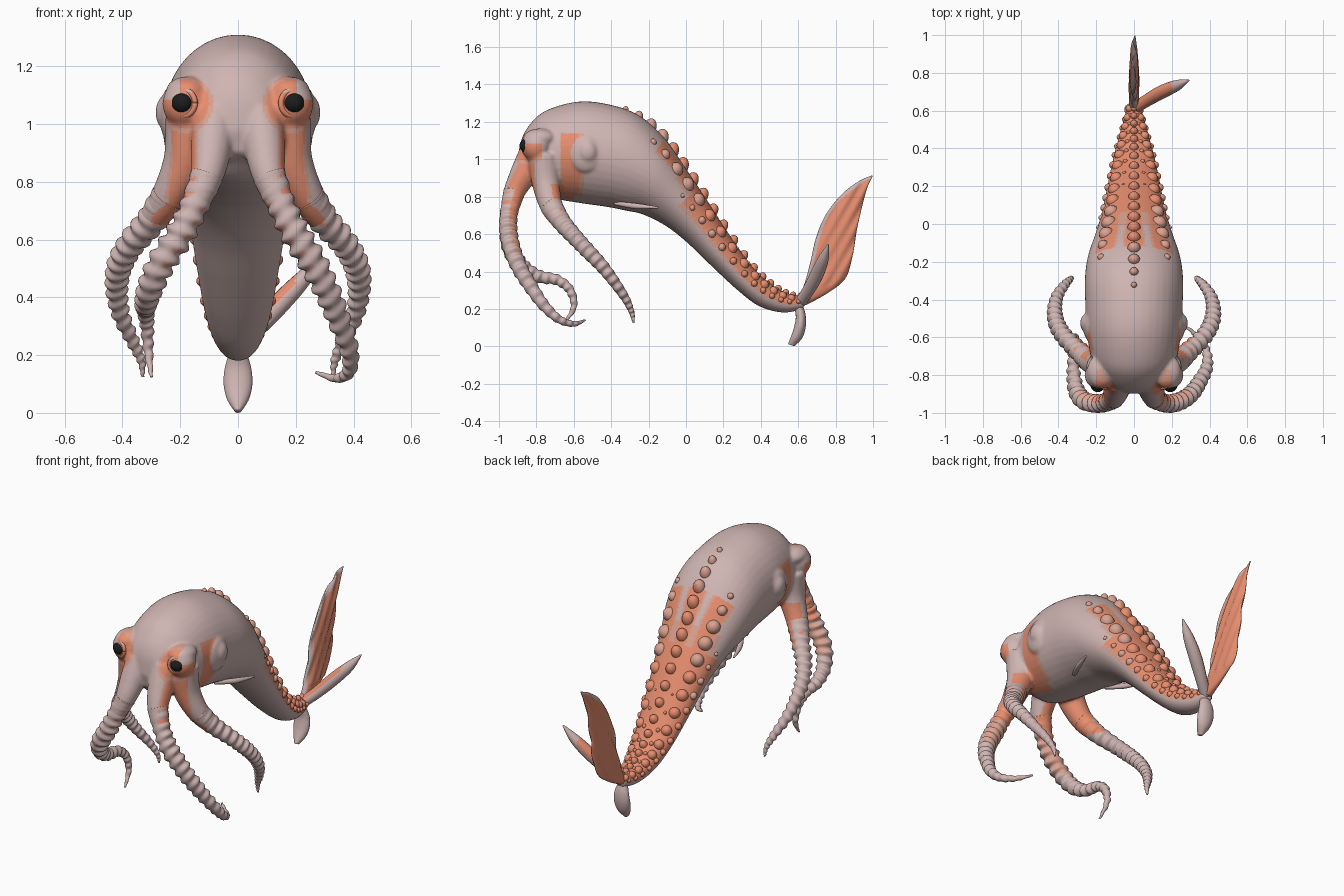
import bpy, bmesh, math
from mathutils import Vector, Matrix

if "Cube" in bpy.data.objects:
    bpy.data.objects.remove(bpy.data.objects["Cube"])

def material(name, rgb):
    m = bpy.data.materials.new(name)
    m.diffuse_color = (*rgb, 1)
    m.use_nodes = True
    m.node_tree.nodes["Principled BSDF"].inputs["Base Color"].default_value = m.diffuse_color
    return m

SKIN = material("pale skin", (0.62, 0.46, 0.445))
ORANGE = material("orange skin", (0.80, 0.27, 0.16))
BLEND = material("peach skin", (0.70, 0.36, 0.28))
BLACK = material("eye black", (0.012, 0.012, 0.012))
MATS = [SKIN, ORANGE, BLEND, BLACK]

def spline(pts, t):
    """Catmull-Rom point through tuples, t from 0 to len-1"""
    i = min(int(t), len(pts) - 2)
    f = t - i
    p = [pts[max(0, min(len(pts) - 1, i + k))] for k in (-1, 0, 1, 2)]
    return [0.5 * (2*b + (c-a)*f + (2*a-5*b+4*c-d)*f*f + (3*b-a-3*c+d)*f**3)
            for a, b, c, d in zip(*p)]

def skin_rings(bm, rings):
    vs = [[bm.verts.new(p) for p in r] for r in rings]
    n = len(vs[0])
    for a, b in zip(vs, vs[1:]):
        for j in range(n):
            bm.faces.new((a[j], a[(j+1) % n], b[(j+1) % n], b[j]))
    bm.faces.new(vs[0])
    bm.faces.new(vs[-1][::-1])

def finish(name, bm, rule=None, mat=0):
    """Turn a bmesh into a smooth object, colouring faces by rule(centre, normal)"""
    bmesh.ops.recalc_face_normals(bm, faces=bm.faces)
    for f in bm.faces:
        f.smooth = True
        f.material_index = rule(f.calc_center_median(), f.normal) if rule else mat
    me = bpy.data.meshes.new(name)
    bm.to_mesh(me)
    bm.free()
    for m in MATS:
        me.materials.append(m)
    ob = bpy.data.objects.new(name, me)
    bpy.context.collection.objects.link(ob)
    return ob

def section_point(secs, t, a):
    """Point on an elliptical loft: sections are (top y, top z, bottom y, bottom z, half width)"""
    ty, tz, by, bz, w = spline(secs, t)
    c = Vector((0, (ty+by)/2, (tz+bz)/2))
    u = Vector((0, (ty-by)/2, (tz-bz)/2))
    return c + u*math.cos(a) + Vector((w*math.sin(a), 0, 0)), c, u, w

def loft(bm, secs, steps, sides):
    end = len(secs) - 1
    skin_rings(bm, [[section_point(secs, end*i/steps, 2*math.pi*j/sides)[0]
                     for j in range(sides)] for i in range(steps + 1)])

def tube(bm, pts, steps=24, sides=16, lumps=0):
    """Tapered tube through (x, y, z, radius), with optional staggered lumps on both sides"""
    data = [spline(pts, (len(pts)-1)*i/steps) for i in range(steps + 1)]
    pos = [Vector(d[:3]) for d in data]
    rings, n = [], Vector((1, 0, 0))
    for i, p in enumerate(pos):
        tan = (pos[min(i+1, steps)] - pos[max(i-1, 0)]).normalized()
        n = (n - tan*n.dot(tan)).normalized()
        b = tan.cross(n)
        ring = []
        for j in range(sides):
            a = 2*math.pi*j/sides
            r = max(data[i][3], 0.003)
            if lumps:
                fade = min(1, 5*i/steps)
                wave = math.sin(2*math.pi*lumps*i/steps + 1.2*math.cos(a))
                r *= 1 + fade*(0.02 + 0.16*abs(math.cos(a)))*wave
            ring.append(p + (n*math.cos(a) + b*math.sin(a))*r)
        rings.append(ring)
    skin_rings(bm, rings)

def ball(bm, c, size, rot=Matrix.Identity(4), u=20, v=14):
    mat = Matrix.Translation(c) @ rot @ Matrix.Diagonal((*size, 1))
    bmesh.ops.create_uvsphere(bm, u_segments=u, v_segments=v, radius=1, matrix=mat)

def flip(pts):
    return [(-p[0], *p[1:]) for p in pts]

# Body: head dome running back and down into the tail
BODY = [(-.90, .98, -.88, .90, .05), (-.885, 1.09, -.84, .87, .13), (-.84, 1.18, -.77, .81, .18),
        (-.75, 1.26, -.68, .785, .225), (-.58, 1.308, -.56, .765, .25), (-.42, 1.295, -.42, .745, .258),
        (-.26, 1.24, -.32, .725, .26), (-.12, 1.12, -.23, .705, .245), (0, .95, -.11, .645, .205),
        (.12, .77, 0, .56, .17), (.24, .585, .12, .445, .145), (.36, .42, .27, .305, .118),
        (.46, .33, .39, .215, .09), (.55, .28, .52, .18, .06), (.63, .27, .63, .20, .035)]
FRONT_ROOT = [(.08, -.82, 1.03, .075), (.092, -.87, .92, .072), (.108, -.92, .82, .058), (.15, -.945, .72, .048)]
SIDE_ROOT = [(.165, -.76, 1.02, .088), (.182, -.75, .88, .076), (.24, -.72, .75, .061), (.30, -.665, .665, .05)]
bm = bmesh.new()
loft(bm, BODY, 84, 40)
for s in (1, -1):
    for root in (FRONT_ROOT, SIDE_ROOT):
        tube(bm, root if s > 0 else flip(root))
    ball(bm, (s*.18, -.80, 1.07), (.082, .078, .085))      # eye mound
    ball(bm, (s*.175, -.78, 1.115), (.075, .09, .05))      # brow
    ball(bm, (s*.235, -.535, 1.03), (.035, .085, .10))     # ear mound
    ball(bm, (s*.25, -.525, 1.04), (.036, .05, .06))
raw = finish("raw_body", bm)
mod = raw.modifiers.new("fuse", 'REMESH')
mod.mode, mod.voxel_size = 'VOXEL', 0.009
mod = raw.modifiers.new("soften", 'SMOOTH')
mod.factor, mod.iterations = 0.5, 7
bpy.context.view_layer.update()
fused = bpy.data.meshes.new_from_object(raw.evaluated_get(bpy.context.evaluated_depsgraph_get()))
bpy.data.objects.remove(raw)

SPINE = [(i/6, *section_point(BODY, i/6, 0)[1:]) for i in range(30, 85)]

def body_rule(c, n):
    x = abs(c.x)
    if c.y > -.28:                                         # tail back and its stripes
        t, o, u, w = min(SPINE, key=lambda s: (s[1].y-c.y)**2 + (s[1].z-c.z)**2)
        a = math.degrees(math.atan2(x/w, (c-o).dot(u)/u.length_squared))
        stripe = min(a, abs(a - 45))
        if t < 6.6 or a > 97:
            return 0
        if t < 8.3:
            return 1 if stripe < 14 else 2 if stripe < 18 or (t > 7.5 and a < 70) else 0
        return 1 if a < 88 else 2
    eye = math.hypot(x - .185, c.z - 1.07)
    if c.y < -.77 and eye < .10 and (x < .2 or c.z < 1.08):  # eye surround
        return 1 if eye < .085 else 2
    if c.y < -.81 and .76 < c.z < 1.05 and x > .137:       # outer side of the front arms
        return 1 if x > .147 else 2
    strip = abs(x - .18 - (1.0 - c.z)*.12)
    if c.y < -.74 and .74 < c.z < 1.05 and strip < .042:   # stripe under the eye
        return 1 if strip < .03 else 2
    back = -.53 - .12*abs(c.z - 1.0)
    if -.67 < c.y < back and .79 < c.z < 1.14 and x > .12:  # cheek
        ear = math.hypot((c.y + .53)/.085, (c.z - 1.03)/.10)
        return 0 if ear < 1 else 1 if c.y < back - .025 else 2
    inward = -n.x if c.x > 0 else n.x
    if c.y < -.6 and c.z < .87 and x > .07 and (n.y > .3 or n.z < -.4 or inward > .5 and c.y > -.85):
        return 1                                           # behind the arms
    return 0

bm = bmesh.new()
bm.from_mesh(fused)
bpy.data.meshes.remove(fused)
finish("body", bm, body_rule)

# Eyes and their lids
for s, side in ((1, "right"), (-1, "left")):
    bm = bmesh.new()
    ball(bm, (s*.192, -.85, 1.073), (.039, .04, .037))
    finish(side + "_eye", bm, mat=3)
    bm = bmesh.new()
    look = Vector((s*.4, -.92, 0)).normalized()
    q = look.to_track_quat('Z', 'Y')
    rings = []
    for i in range(33):
        a = 2*math.pi*i/32
        d = q @ Vector((math.cos(a), math.sin(a), 0))
        rings.append([Vector((s*.190, -.853, 1.073)) + d*(.045 + .010*math.cos(b)) + look*.010*math.sin(b)
                      for b in (2*math.pi*k/10 for k in range(10))])
    skin_rings(bm, rings)
    finish(side + "_eyelid", bm, lambda c, n: 0 if c.z > 1.108 else 1)

# Lumpy tentacles
FRONT_R = FRONT_ROOT[2:] + [(.20, -.95, .62, .048), (.26, -.93, .52, .046), (.31, -.89, .42, .042),
           (.35, -.83, .32, .037), (.385, -.76, .22, .03), (.385, -.68, .145, .022),
           (.34, -.60, .12, .015), (.27, -.54, .14, .005)]
FRONT_L = flip(FRONT_ROOT[2:]) + [(-.20, -.95, .62, .048), (-.265, -.935, .52, .046),
           (-.305, -.88, .43, .041), (-.32, -.79, .375, .034), (-.32, -.69, .355, .028),
           (-.315, -.62, .30, .023), (-.31, -.60, .21, .016), (-.30, -.65, .125, .005)]
SIDE = SIDE_ROOT[2:] + [(.37, -.595, .585, .043), (.41, -.525, .51, .04), (.42, -.45, .43, .035),
        (.405, -.38, .34, .029), (.365, -.32, .25, .022), (.335, -.29, .18, .014), (.33, -.28, .125, .005)]

def tentacle_rule(c, n):
    inward = -n.x if c.x > 0 else n.x
    if c.y > -.8:                                          # side tentacles
        return 1 if c.z > .65 and (inward > .2 or n.z < -.5) else 0
    if c.z > .68 and n.y > .1:
        return 1
    return 2 if c.z > .5 and (n.y > .2 or n.z < -.45) else 0

for name, path in (("front_tentacle_right", FRONT_R), ("front_tentacle_left", FRONT_L),
                   ("side_tentacle_right", SIDE), ("side_tentacle_left", flip(SIDE))):
    bm = bmesh.new()
    tube(bm, path, 176, 18, 20)
    finish(name, bm, tentacle_rule)

# Rows of bumps along the back, sunk into the skin
def bump_row(name, angle, start, step, size, tall, change):
    """Bumps are peach up to y = change and orange behind it"""
    bm = bmesh.new()
    t = start
    while t < 13.9:
        for a in ({angle, -angle}):
            p, c, u, w = section_point(BODY, t, math.radians(a))
            n = u.normalized()*math.cos(math.radians(a))/u.length + Vector((math.sin(math.radians(a))/w, 0, 0))
            n.normalize()
            r = size*min(1, .45 + .5*(t - start))*(1 - .55*max(0, t - 8)/6)
            rot = n.to_track_quat('Z', 'Y').to_matrix().to_4x4()
            ball(bm, p - n*r*.4, (r, r, r*tall), rot, 14, 10)
        t += step
    finish(name, bm, lambda c, n: 1 if c.y > change else 2)

bump_row("ridge_bumps", 0, 5.6, .45, .036, 1.4, -.1)
bump_row("upper_side_bumps", 45, 6.7, .5, .042, 1.1, .1)
bump_row("lower_side_bumps", 76, 8.2, .45, .027, 1.1, .2)
bump_row("small_back_bumps", 22, 9.8, .5, .018, 1.2, 0)

# Small belly flaps
FLAP = [(.11, -.38, .765, .010), (.17, -.27, .750, .015), (.215, -.15, .742, .005)]
for name, path in (("belly_flap_right", FLAP), ("belly_flap_left", flip(FLAP))):
    bm = bmesh.new()
    tube(bm, path)
    finish(name, bm)

# Upper tail fin: ribbed leaf with a pale leading edge
FIN = [(.60, .25, .64, .22, .028), (.635, .34, .75, .28, .026), (.665, .45, .85, .36, .024),
       (.695, .58, .89, .48, .022), (.745, .70, .915, .63, .02), (.83, .81, .945, .76, .016),
       (.92, .88, .97, .85, .011), (.995, .915, .998, .91, .003)]
bm = bmesh.new()
loft(bm, FIN, 56, 40)
for v in bm.verts:
    across = v.co.y*.87 - v.co.z*.5
    v.co.x += .005*math.sin(across*110)*(1 if v.co.z > .33 else 0)

def fin_rule(c, n):
    front = spline([(.60,), (.645,), (.68,), (.72,), (.80,), (.96,)],
                   max(0, min(5, (c.z - .25)/.132)))[0]
    return 0 if c.y < front + .018 or c.z > .89 else 1
finish("upper_tail_fin", bm, fin_rule)

# Side tail fin and lower tail fin
bm = bmesh.new()
tube(bm, [(0, .61, .235, .03), (.07, .655, .30, .033), (.15, .70, .385, .036),
          (.23, .735, .47, .028), (.29, .76, .545, .004)], 32, 18)
finish("side_tail_fin", bm, lambda c, n: 1 if c.x < .2 and n.z - n.x > .3 else 0)
bm = bmesh.new()
loft(bm, [(.575, .22, .625, .22, .025), (.587, .16, .64, .165, .044), (.577, .10, .64, .105, .05),
          (.56, .05, .622, .045, .038), (.545, .012, .58, 0, .012)], 28, 28)
finish("lower_tail_fin", bm)
